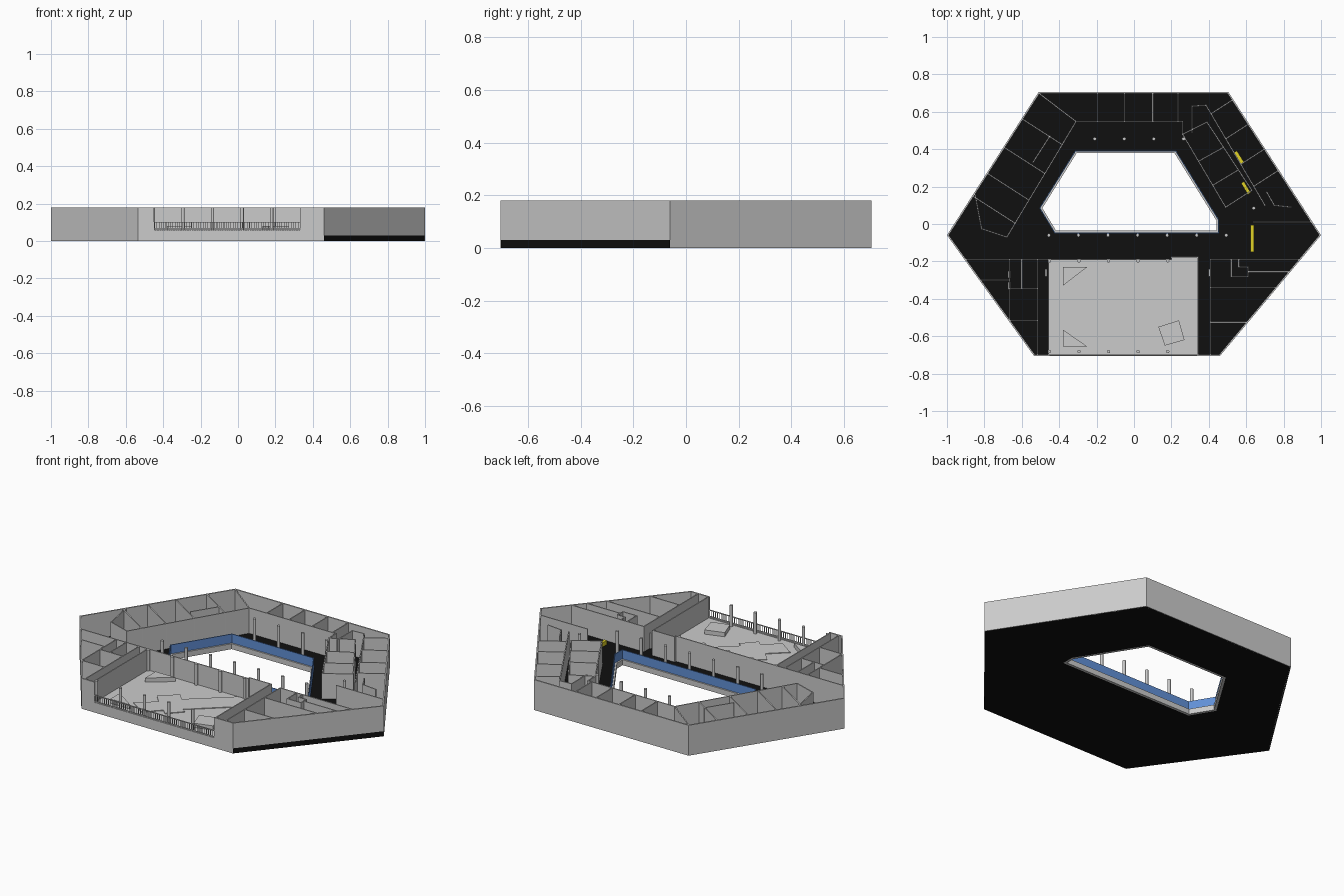
import bpy, bmesh, math
from mathutils import Vector

if "Cube" in bpy.data.objects:
    bpy.data.objects.remove(bpy.data.objects["Cube"])

FLOOR, TOP, DECK = 0.03, 0.18, 0.055


def material(name, rgb):
    m = bpy.data.materials.new(name)
    m.diffuse_color = (*rgb, 1)
    m.use_nodes = True
    m.node_tree.nodes["Principled BSDF"].inputs["Base Color"].default_value = m.diffuse_color
    return m


BLACK = material("black_floor", (0.005, 0.005, 0.005))
BLUE = material("blue_glass", (0.12, 0.28, 0.68))
YELLOW = material("yellow", (0.75, 0.65, 0.02))


def finish(name, bm, mat=None):
    bmesh.ops.recalc_face_normals(bm, faces=bm.faces)
    me = bpy.data.meshes.new(name)
    bm.to_mesh(me)
    bm.free()
    ob = bpy.data.objects.new(name, me)
    bpy.context.collection.objects.link(ob)
    if mat:
        me.materials.append(mat)
    return ob


def prism(bm, pts, z0, z1):
    lo = [bm.verts.new((x, y, z0)) for x, y in pts]
    hi = [bm.verts.new((x, y, z1)) for x, y in pts]
    n = len(pts)
    bm.faces.new(lo[::-1])
    bm.faces.new(hi)
    for i in range(n):
        j = (i + 1) % n
        bm.faces.new((lo[i], lo[j], hi[j], hi[i]))


def wall(bm, a, b, z0=FLOOR, z1=TOP, t=0.006):
    a, b = Vector(a), Vector(b)
    d = (b - a).normalized() * t / 2
    n = Vector((-d.y, d.x))
    prism(bm, [a - d + n, a - d - n, b + d - n, b + d + n], z0, z1)


def path(bm, *pts):
    for a, b in zip(pts, pts[1:]):
        wall(bm, a, b)


def box(bm, x0, x1, y0, y1, z0, z1):
    prism(bm, [(x0, y0), (x1, y0), (x1, y1), (x0, y1)], z0, z1)


def offset(poly, dist):
    """Move each edge of a clockwise outline inwards; dist is one value or one per edge."""
    n = len(poly)
    ds = dist if isinstance(dist, list) else [dist] * n
    lines = []
    for i in range(n):
        p, q = Vector(poly[i]), Vector(poly[(i + 1) % n])
        d = (q - p).normalized()
        lines.append((p + Vector((d.y, -d.x)) * ds[i], d))
    out = []
    for i in range(n):
        (p, d), (q, e) = lines[i - 1], lines[i]
        out.append(tuple(p + d * ((q - p).cross(e) / d.cross(e))))
    return out


def ring(name, outer, inner, z0, z1, mat=None):
    bm = bmesh.new()
    n = len(outer)
    v = [[bm.verts.new((x, y, z)) for x, y in loop]
         for loop, z in ((outer, z0), (outer, z1), (inner, z1), (inner, z0))]
    for k in range(4):
        a, b = v[k], v[(k + 1) % 4]
        for i in range(n):
            j = (i + 1) % n
            bm.faces.new((a[i], a[j], b[j], b[i]))
    return finish(name, bm, mat)


HEX = [(-.51, .705), (.505, .705), (1, -.06), (.46, -.705), (-.535, -.705), (-1, -.06)]
HOLE = [(-.31, .385), (.22, .385), (.447, .02), (.447, -.042), (-.42, -.042), (-.497, .085)]
INNER = offset(HEX, .008)
N, S, E, W = (0, 1), (0, -1), (1, 0), (-1, 0)


def to_facade(bm, p, direction):
    """Partition from p in a direction until it meets the outer wall."""
    p, d = Vector(p), Vector(direction).normalized()
    hits = []
    for i in range(6):
        a, e = Vector(INNER[i]), Vector(INNER[(i + 1) % 6]) - Vector(INNER[i])
        if abs(d.cross(e)) > 1e-6:
            hits.append((a - p).cross(e) / d.cross(e))
    wall(bm, p, p + d * min(s for s in hits if s > 1e-4))


def room_row(bm, a, b, fractions, direction):
    """Corridor wall a-b with partitions running from it to the outer wall."""
    wall(bm, a, b)
    for f in fractions:
        to_facade(bm, Vector(a).lerp(Vector(b), f), direction)


# floor slab, courtyard kerb and glass parapet
ring("floor_slab", offset(HEX, [.003, .003, 0, .003, .003, .003]), offset(HOLE, -.008), 0, FLOOR, BLACK)
ring("courtyard_kerb", offset(HOLE, -.008), offset(HOLE, .006), 0, FLOOR + .002)
ring("courtyard_parapet", offset(HOLE, -.008), offset(HOLE, -.003), FLOOR, .085, BLUE)

# outer walls, with the terrace opening in the front side
bm = bmesh.new()
for i in range(6):
    j = (i + 1) % 6
    if i != 3:
        prism(bm, [HEX[i], HEX[j], INNER[j], INNER[i]], FLOOR if i == 2 else 0, TOP)
yf, yi = -.705, -.697
prism(bm, [HEX[3], INNER[3], (.335, yi), (.335, yf)], 0, TOP)
box(bm, -.45, .335, yf, yi, 0, .06)
prism(bm, [(-.45, yf), (-.45, yi), INNER[4], HEX[4]], 0, TOP)
finish("outer_walls", bm)

# back rooms
bm = bmesh.new()
room_row(bm, (-.31, .548), (.26, .548), (.2, .456, .72, .956), N)
wall(bm, (.26, .548), (.26, .48))
finish("back_room_walls", bm)

# left wing rooms
bm = bmesh.new()
room_row(bm, (-.31, .548), (-.68, -.07), (.2, .45, .68, .88), (-.84, .54))
wall(bm, (-.31, .548), INNER[0])
path(bm, (-.68, -.07), (-.815, -.025), (-.85, .16))
wall(bm, (-.45, .47), (-.54, .33))
finish("left_wing_walls", bm)

# right wing rooms along the outer wall
bm = bmesh.new()
room_row(bm, (.385, .635), (.7, .1), (.085, .335, .59, .81), (.84, .54))
path(bm, (.31, .49), (.31, .63), (.385, .635))
path(bm, (.71, .17), (.75, .1), (.84, .09))
finish("right_wing_walls", bm)

# free-standing room block in the right wing
bm = bmesh.new()
a, b, c, d = [Vector(p) for p in ((.26, .48), (.49, .09), (.63, .18), (.39, .545))]
path(bm, a, b, c, d, a)
for f in (.37, .7):
    wall(bm, a.lerp(b, f), d.lerp(c, f))
finish("right_island_walls", bm)

# left front rooms
bm = bmesh.new()
for p, d in (((-.46, -.19), W), ((-.515, -.515), W), ((-.515, -.19), S), ((-.665, -.3), W)):
    to_facade(bm, p, d)
wall(bm, (-.665, -.19), (-.665, -.515))
path(bm, (-.6, -.19), (-.6, -.345))
wall(bm, (-.665, -.345), (-.515, -.345))
finish("left_front_walls", bm)

# right front rooms
bm = bmesh.new()
for y in (-.19, -.34, -.525):
    to_facade(bm, (.41, y), E)
for p, d in (((.41, -.19), S), ((.61, -.255), E), ((.64, .01), E)):
    to_facade(bm, p, d)
path(bm, (.52, -.19), (.52, -.28), (.61, -.28), (.61, -.23), (.56, -.23), (.56, -.19))
finish("right_front_walls", bm)

# terrace enclosure, deck, raised path and planters
bm = bmesh.new()
path(bm, (-.458, -.7), (-.458, -.19), (.2, -.19), (.2, -.178), (.342, -.178), (.342, -.7))
finish("terrace_walls", bm)
bm = bmesh.new()
box(bm, -.458, .342, -.7, -.19, FLOOR, DECK)
box(bm, .2, .342, -.19, -.178, FLOOR, DECK)
finish("terrace_deck", bm)
bm = bmesh.new()
prism(bm, [(.14, -.2), (-.09, -.4), (-.13, -.355), (-.225, -.44), (-.175, -.495), (-.275, -.585),
           (-.175, -.655), (-.09, -.57), (-.06, -.6), (.015, -.52), (-.01, -.5), (.33, -.2)],
      DECK, DECK + .004)
finish("terrace_path", bm)
bm = bmesh.new()
prism(bm, [(-.38, -.23), (-.25, -.23), (-.38, -.33)], DECK, .08)
prism(bm, [(-.38, -.565), (-.25, -.655), (-.38, -.655)], DECK, .08)
prism(bm, [(.13, -.55), (.24, -.515), (.27, -.62), (.165, -.65)], DECK, .08)
finish("planters", bm)

# terrace railing
bm = bmesh.new()
for z in (.062, .099):
    box(bm, -.45, .335, -.704, -.698, z, z + .004)
for i in range(64):
    x = -.447 + i * .0124
    box(bm, x - .0015, x + .0015, -.7025, -.6995, .06, .1)
finish("terrace_railing", bm)

# round columns on a regular bay
BAY = .158
spots = [(-.21 + BAY * i, .455, FLOOR) for i in range(4)]
spots += [(-.455 + BAY * i, -.06, FLOOR) for i in range(7)] + [(.64, .085, FLOOR)]
spots += [(-.455 + BAY * i + .003, y, DECK) for i in range(5) for y in (-.682, -.197)]
bm = bmesh.new()
for x, y, z in spots:
    prism(bm, [(x + .009 * math.cos(k * math.pi / 8), y + .009 * math.sin(k * math.pi / 8))
               for k in range(16)], z, TOP)
finish("columns", bm)

# door leaves beside the terrace and yellow benches
bm = bmesh.new()
for x, y in ((-.47, -.26), (.405, -.26), (-.667, -.27), (-.667, -.33)):
    wall(bm, (x, y - .014), (x, y + .014), FLOOR, .12, .012)
finish("doors", bm)
bm = bmesh.new()
for a, b in (((.547, .38), (.575, .335)), ((.585, .215), (.612, .17)), ((.633, -.015), (.633, -.14))):
    wall(bm, a, b, FLOOR, .055, .018)
finish("benches", bm, YELLOW)
